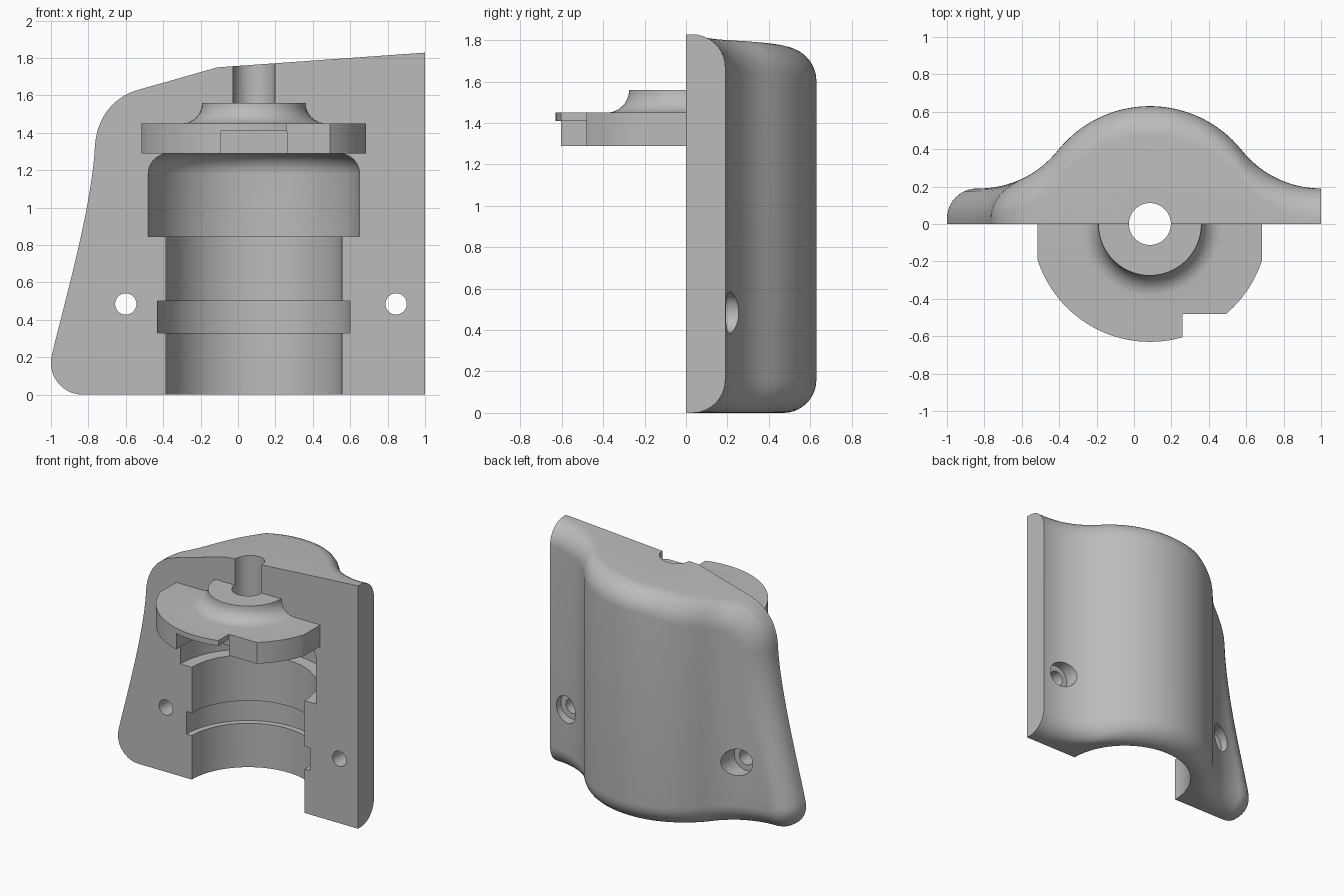
import bpy, bmesh, math
from mathutils import Vector
from mathutils.geometry import interpolate_bezier

cube = bpy.data.objects.get("Cube")
if cube:
    bpy.data.objects.remove(cube)

AXIS = 0.085      # x of the bore centreline
BULGE = 0.63      # radius of the rear bulge
RIM = 0.19        # thickness of the side flanges
ROUND = 0.16      # rear edge rounding
SWEEP = 0.541     # concave radius blending bulge into flange
SPREAD = 0.915    # distance from centreline to the blend centres

grey = bpy.data.materials.new("light_grey")
grey.use_nodes = True
colour = (0.5, 0.5, 0.5, 1)
grey.diffuse_color = colour
grey.node_tree.nodes["Principled BSDF"].inputs["Base Color"].default_value = colour


def make_object(name, bm):
    bmesh.ops.recalc_face_normals(bm, faces=bm.faces)
    mesh = bpy.data.meshes.new(name)
    bm.to_mesh(mesh)
    bm.free()
    mesh.materials.append(grey)
    obj = bpy.data.objects.new(name, mesh)
    bpy.context.collection.objects.link(obj)
    return obj


def lathe(profile, steps=96):
    """Spin a closed (radius, z) profile about the z axis."""
    bm = bmesh.new()
    verts = [bm.verts.new((r, 0, z)) for r, z in profile]
    edges = [bm.edges.new((a, b)) for a, b in zip(verts, verts[1:] + verts[:1])]
    bmesh.ops.spin(bm, geom=verts + edges, cent=(0, 0, 0), axis=(0, 0, 1),
                   angle=math.tau, steps=steps)
    bmesh.ops.remove_doubles(bm, verts=bm.verts, dist=1e-5)
    axis_edges = [e for e in bm.edges if all(v.co.xy.length < 1e-5 for v in e.verts)]
    bmesh.ops.delete(bm, geom=axis_edges, context='EDGES')
    return bm


def box(name, low, high):
    bm = bmesh.new()
    bmesh.ops.create_cube(bm, size=1)
    for v in bm.verts:
        v.co = [h if c > 0 else l for c, l, h in zip(v.co, low, high)]
    return make_object(name, bm)


def cut(target, cutter):
    mod = target.modifiers.new("cut", 'BOOLEAN')
    mod.operation, mod.solver, mod.object = 'DIFFERENCE', 'EXACT', cutter
    bpy.context.view_layer.objects.active = target
    bpy.ops.object.modifier_apply(modifier=mod.name)
    bpy.data.objects.remove(cutter)


def smooth(obj):
    bpy.ops.object.select_all(action='DESELECT')
    obj.select_set(True)
    bpy.context.view_layer.objects.active = obj
    bpy.ops.object.shade_smooth_by_angle(angle=math.radians(30))


def arc(cx, cz, radius, start, end, count=10):
    angles = [math.radians(start + (end - start) * i / count) for i in range(count + 1)]
    return [(cx + radius * math.cos(a), cz + radius * math.sin(a)) for a in angles]


def bezier(points, count):
    curve = interpolate_bezier(*[Vector((x, z, 0)) for x, z in points], count)
    return [(p.x, p.y) for p in curve]


def depth(x):
    """Rear surface: round bulge blended into flat flanges."""
    d = abs(x - AXIS)
    if d >= SPREAD:
        return RIM
    if d > SPREAD * BULGE / (BULGE + SWEEP):
        return RIM + SWEEP - math.sqrt(SWEEP ** 2 - (SPREAD - d) ** 2)
    return math.sqrt(BULGE ** 2 - d ** 2)


def inset(points, amount):
    """Offset a clockwise outline inward with mitred corners."""
    result = []
    for i, p in enumerate(points):
        a, b = Vector(points[i - 1]), Vector(points[(i + 1) % len(points)])
        p = Vector(p)
        u, w = (p - a).normalized(), (b - p).normalized()
        n1, n2 = Vector((u.y, -u.x)), Vector((w.y, -w.x))
        result.append(p + (n1 + n2) * amount / (1 + n1.dot(n2)))
    return result


# Shell outline, running past the flat right side, which is trimmed later
outline = [(1.3, 0)] + arc(-0.83, 0.17, 0.17, 270, 167, 14)
outline += bezier([(-0.996, 0.208), (-0.94, 0.45), (-0.78, 1.0), (-0.765, 1.33)], 24)[1:]
outline += bezier([(-0.765, 1.33), (-0.755, 1.47), (-0.68, 1.58), (-0.55, 1.625)], 14)[1:]
outline += [(-0.11, 1.75), (1.3, 1.85)]

# Shell: stacked inset rings give the rounded rear edge
bm = bmesh.new()
rings = [[bm.verts.new((x, -1, z)) for x, z in outline]]
for k in range(11):
    a = math.pi / 2 * k / 10
    loop = inset(outline, ROUND * (1 - math.cos(a)))
    rings.append([bm.verts.new((x, ROUND * (math.sin(a) - 1), z)) for x, z in loop])
for lower, upper in zip(rings, rings[1:]):
    for i in range(len(outline)):
        bm.faces.new((lower[i - 1], lower[i], upper[i], upper[i - 1]))
bm.faces.new(rings[0])
bm.faces.new(rings[-1])
for i in range(1, 80):
    bmesh.ops.bisect_plane(bm, geom=bm.verts[:] + bm.edges[:] + bm.faces[:],
                           plane_co=(-1 + i / 40, 0, 0), plane_no=(1, 0, 0))
trim = bmesh.ops.bisect_plane(bm, geom=bm.verts[:] + bm.edges[:] + bm.faces[:],
                              plane_co=(1, 0, 0), plane_no=(1, 0, 0), clear_outer=True)
bmesh.ops.holes_fill(bm, edges=[e for e in bm.edges if e.is_boundary], sides=0)
for v in bm.verts:
    v.co.y = 0 if v.co.y < -0.5 else v.co.y + depth(v.co.x)
shell = make_object("half_shell", bm)

# Stepped cavity with a rounded shoulder and a narrow neck
cavity = [(0, -0.2), (0.47, -0.2), (0.47, 0.33), (0.515, 0.33), (0.515, 0.5),
          (0.47, 0.5), (0.47, 0.845), (0.565, 0.845)]
cavity += arc(0.455, 1.18, 0.11, 0, 90) + [(0.112, 1.29), (0.112, 2.1), (0, 2.1)]
cutter = make_object("cavity_cutter", lathe(cavity))
cutter.location.x = AXIS
bpy.context.view_layer.update()
cut(shell, cutter)

# Counterbored screw holes
for x in (-0.6, 0.845):
    profile = [(0, -0.2), (0.057, -0.2), (0.057, 0.14), (0.1, 0.14), (0.1, 0.6), (0, 0.6)]
    cutter = make_object("screw_hole_cutter", lathe(profile, 32))
    cutter.rotation_euler.x = -math.pi / 2
    cutter.location = (x, 0, 0.485)
    bpy.context.view_layer.update()
    cut(shell, cutter)
smooth(shell)

# Half cap: flanged disc with a flared hub, trimmed flat at the back and sides
flare = arc(0.385, 1.56, 0.11, 270, 180)
bm = lathe([(0.112, 1.29), (0.63, 1.29), (0.63, 1.45)] + flare + [(0.112, 1.56)], 128)
for co, no in (((0, 0, 0), (0, 1, 0)), ((0.6, 0, 0), (1, 0, 0)), ((-0.6, 0, 0), (-1, 0, 0))):
    bmesh.ops.bisect_plane(bm, geom=bm.verts[:] + bm.edges[:] + bm.faces[:],
                           plane_co=co, plane_no=no, clear_outer=True)
    bmesh.ops.holes_fill(bm, edges=[e for e in bm.edges if e.is_boundary], sides=0)
bmesh.ops.translate(bm, verts=bm.verts, vec=(AXIS, 0, 0))
cap = make_object("half_cap", bm)

# Side notch and the slot under the cap's front edge
cut(cap, box("notch_cutter", (0.26, -0.8, 1.2), (0.6, -0.48, 1.5)))
cut(cap, box("slot_cutter", (-0.09, -0.8, 1.2), (0.262, -0.35, 1.41)))
smooth(cap)
